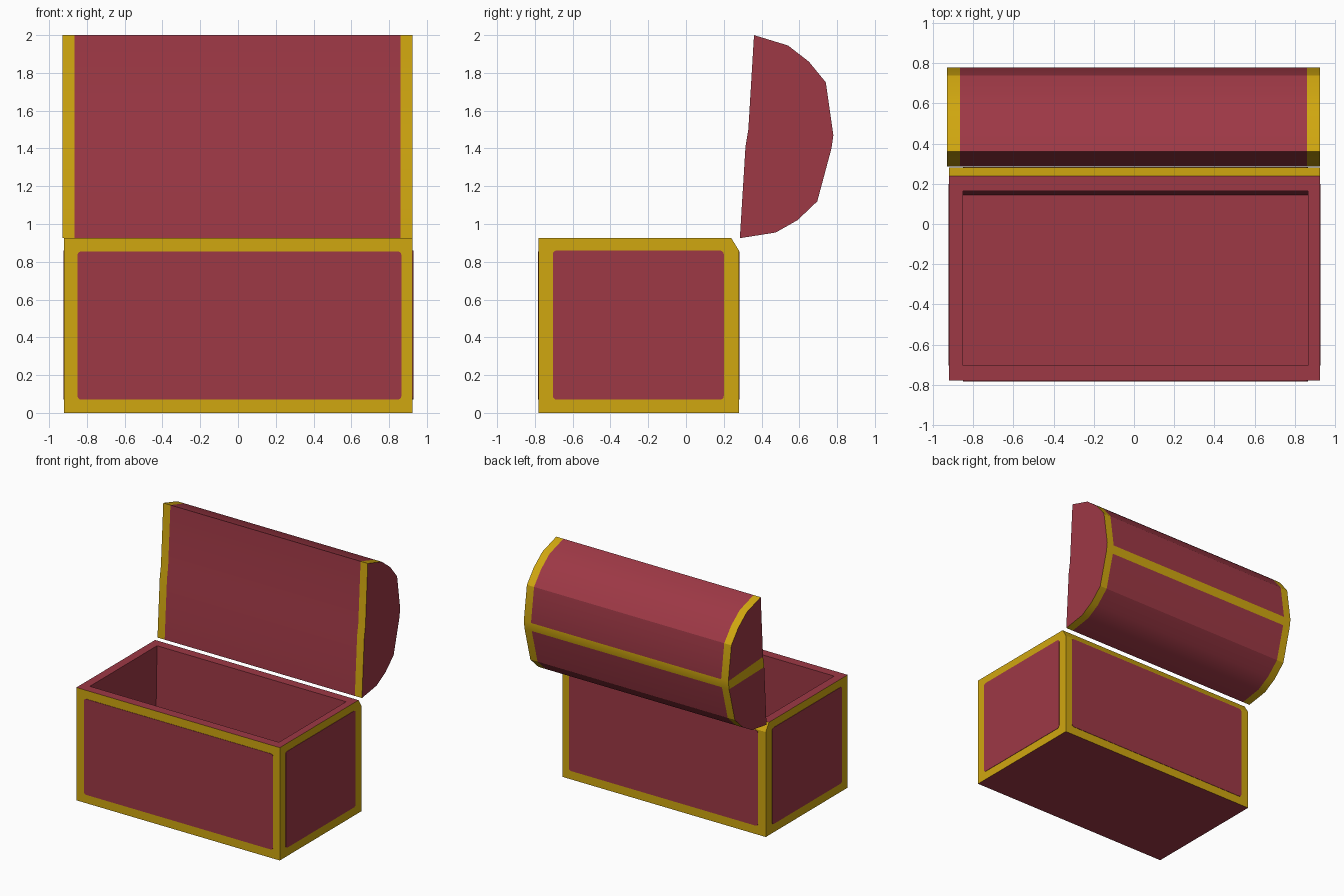
import bpy, bmesh
from mathutils import Vector

cube = bpy.data.objects.get("Cube")
if cube:
    bpy.data.objects.remove(cube, do_unlink=True)


def material(name, rgb):
    m = bpy.data.materials.new(name)
    m.use_nodes = True
    m.diffuse_color = (*rgb, 1)
    bsdf = next(n for n in m.node_tree.nodes if n.type == 'BSDF_PRINCIPLED')
    bsdf.inputs["Base Color"].default_value = (*rgb, 1)
    return m


RED, GOLD = 0, 1
MATERIALS = [material("dark red", (0.34, 0.04, 0.06)),
             material("gold", (0.63, 0.385, 0.005))]


def finish(name, bm):
    mesh = bpy.data.meshes.new(name)
    bm.to_mesh(mesh)
    bm.free()
    for m in MATERIALS:
        mesh.materials.append(m)
    obj = bpy.data.objects.new(name, mesh)
    bpy.context.collection.objects.link(obj)
    return obj


def prism(profile, stations):
    """Loft a (y, z) profile along x; returns the bmesh and its vertex rings."""
    bm = bmesh.new()
    rings = [[bm.verts.new((x, y, z)) for y, z in profile] for x in stations]
    n = len(profile)
    sides = {}
    for s in range(len(stations) - 1):
        for i in range(n):
            j = (i + 1) % n
            sides[s, i] = bm.faces.new((rings[s][i], rings[s][j],
                                        rings[s + 1][j], rings[s + 1][i]))
    return bm, rings, sides


# Chest body: solid with a chamfered rear top edge
X0, X1, Y0, Y1, TOP, SHOULDER = -0.92, 0.925, -0.78, 0.28, 0.925, 0.86
bm, rings, sides = prism([(Y0, 0), (Y1, 0), (Y1, SHOULDER), (0.24, TOP), (Y0, TOP)], (X0, X1))
for ring in rings:
    bm.faces.new(ring)
bmesh.ops.recalc_face_normals(bm, faces=bm.faces)
for f in bm.faces:
    f.material_index = RED if abs(f.normal.z) > 0.9 else GOLD

# Hollow interior, with the rear wall leaning slightly
opening = sides[0, 3]
bmesh.ops.inset_individual(bm, faces=[opening], thickness=0.07)


def fit_opening(back, z):
    mid = opening.calc_center_median()
    for v in opening.verts:
        v.co = (-0.85 if v.co.x < mid.x else 0.865,
                -0.705 if v.co.y < mid.y else back, z)


fit_opening(0.165, TOP)
opening = bmesh.ops.extrude_discrete_faces(bm, faces=[opening])["faces"][0]
fit_opening(0.145, 0.07)
bmesh.ops.recalc_face_normals(bm, faces=bm.faces)
finish("chest_body", bm)


# Rounded red panels set on the gold faces of the body
def panel(name, corners, outward):
    bm = bmesh.new()
    face = bm.faces.new([bm.verts.new(c) for c in corners])
    bmesh.ops.bevel(bm, geom=bm.verts[:], offset=0.02, segments=3,
                    affect='VERTICES', profile=0.5)
    extruded = bmesh.ops.extrude_face_region(bm, geom=bm.faces[:])["geom"]
    moved = [g for g in extruded if isinstance(g, bmesh.types.BMVert)]
    bmesh.ops.translate(bm, verts=moved, vec=Vector(outward) * 0.003)
    bmesh.ops.recalc_face_normals(bm, faces=bm.faces)
    finish(name, bm)


def rectangle(a, b, low, high):
    return [(a, low), (b, low), (b, high), (a, high)]


for name, y, side in (("front_panel", Y0, -1), ("back_panel", Y1, 1)):
    panel(name, [(x, y, z) for x, z in rectangle(-0.85, 0.865, 0.07, 0.855)], (0, side, 0))
for name, x, side in (("right_panel", X0, -1), ("left_panel", X1, 1)):
    panel(name, [(x, y, z) for y, z in rectangle(-0.705, 0.20, 0.07, 0.86)], (side, 0, 0))

# Open lid: flat inner face, faceted barrel back, gold bands at both ends
LID = [(0.285, 0.925), (0.475, 0.955), (0.59, 1.02), (0.695, 1.12),
       (0.77, 1.40), (0.78, 1.47), (0.74, 1.75), (0.65, 1.86),
       (0.54, 1.945), (0.36, 2.0), (0.33, 1.50), (0.315, 1.41)]
STRIPE, FRONT = 4, 10
bm, rings, sides = prism(LID, (-0.93, -0.865, 0.86, 0.925))
for (station, i), f in sides.items():
    f.material_index = GOLD if station != 1 or i == STRIPE else RED
for ring, stripe_colour in ((rings[0], GOLD), (rings[-1], RED)):
    bm.faces.new(ring[:STRIPE + 1] + ring[FRONT + 1:])
    bm.faces.new(ring[STRIPE + 1:FRONT + 1])
    strip = bm.faces.new([ring[STRIPE], ring[STRIPE + 1], ring[FRONT], ring[FRONT + 1]])
    strip.material_index = stripe_colour
bmesh.ops.recalc_face_normals(bm, faces=bm.faces)
lid = finish("lid", bm)

bpy.ops.object.select_all(action='DESELECT')
lid.select_set(True)
bpy.context.view_layer.objects.active = lid
bpy.ops.object.shade_smooth_by_angle(angle=0.5)
